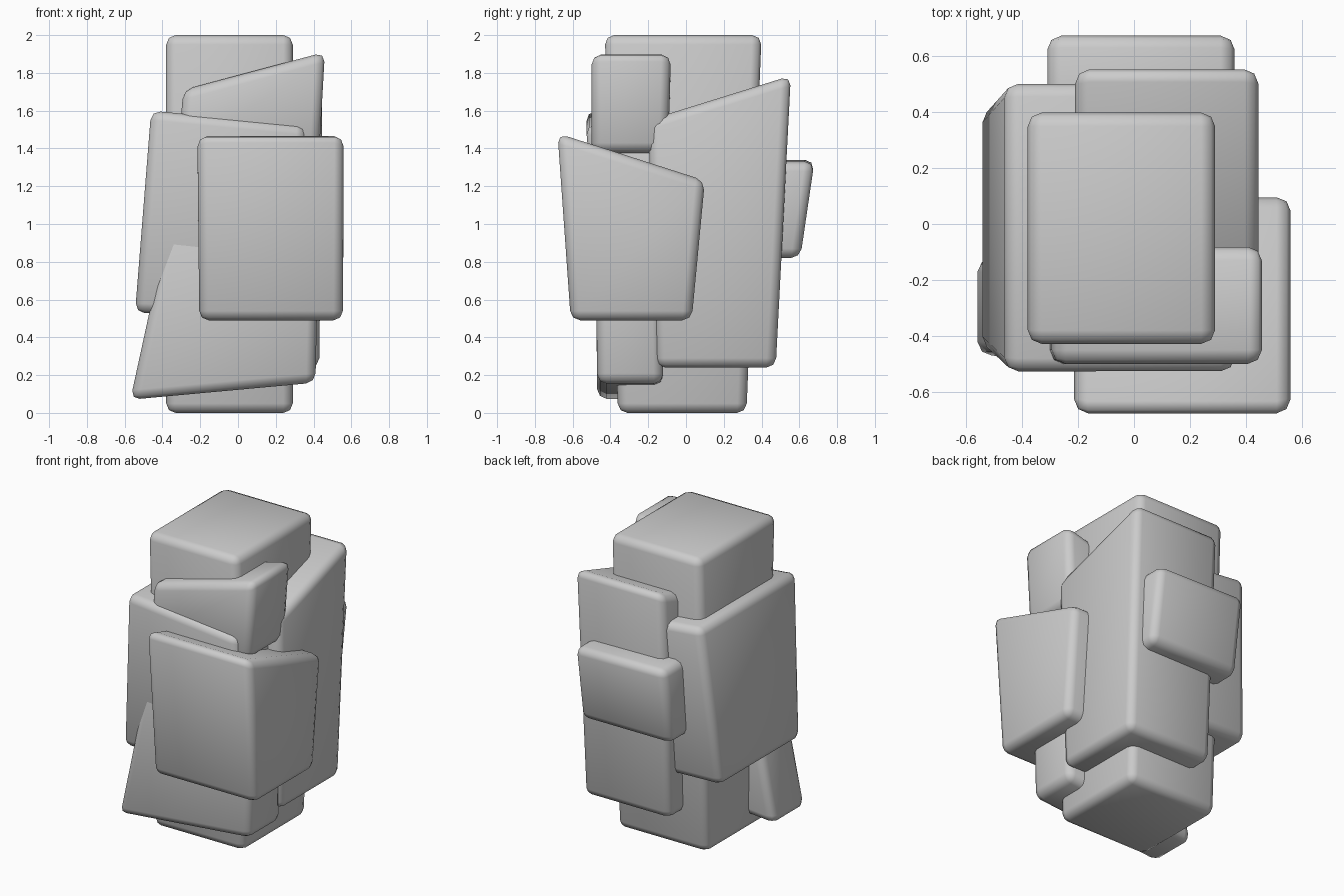
import bpy
import bmesh

if "Cube" in bpy.data.objects:
    bpy.data.objects.remove(bpy.data.objects["Cube"])


def block(name, bottom, top, z_bottom, z_top, slope="x", bevel=0.05):
    """Tapered rock slab. Rectangles are (x0, x1, y0, y1); z pairs run along the slope axis."""
    bm = bmesh.new()
    rings = []
    for (x0, x1, y0, y1), z in ((bottom, z_bottom), (top, z_top)):
        ring = []
        for i, j in ((0, 0), (1, 0), (1, 1), (0, 1)):
            k = i if slope == "x" else j
            ring.append(bm.verts.new(((x0, x1)[i], (y0, y1)[j], z[k])))
        rings.append(ring)
    lo, hi = rings
    bm.faces.new(lo[::-1])
    bm.faces.new(hi)
    for i in range(4):
        n = (i + 1) % 4
        bm.faces.new((lo[i], lo[n], hi[n], hi[i]))
    # Worn, rounded edges
    bmesh.ops.bevel(bm, geom=bm.edges[:], offset=bevel, segments=2,
                    profile=0.5, affect='EDGES', clamp_overlap=True)
    bmesh.ops.recalc_face_normals(bm, faces=bm.faces[:])
    for f in bm.faces:
        f.smooth = True
    mesh = bpy.data.meshes.new(name)
    bm.to_mesh(mesh)
    bm.free()
    obj = bpy.data.objects.new(name, mesh)
    bpy.context.collection.objects.link(obj)
    return obj


# Central column, full height
block("core_column", (-0.38, 0.29, -0.36, 0.32), (-0.38, 0.29, -0.43, 0.40),
      (0, 0), (2, 2))

# Large slab on the front right
block("front_right_slab", (-0.205, 0.555, -0.61, 0.03), (-0.215, 0.56, -0.68, 0.10),
      (0.49, 0.49), (1.48, 1.23), slope="y")

# Tall slab wrapping the left side
block("left_slab", (-0.545, 0.36, -0.45, 0.41), (-0.46, 0.36, -0.53, 0.505),
      (0.53, 0.50), (1.60, 1.52))

# Tall slab on the back right
block("back_right_slab", (-0.21, 0.43, -0.16, 0.475), (-0.21, 0.445, -0.20, 0.555),
      (0.24, 0.24), (1.55, 1.785), slope="y")

# Upper shoulder block with a rising top
block("upper_shoulder", (-0.32, 0.43, -0.50, -0.095), (-0.29, 0.46, -0.50, -0.08),
      (1.34, 1.38), (1.71, 1.91))

# Lower foot slab on the front left
block("lower_front_slab", (-0.57, 0.41, -0.47, -0.12), (-0.35, 0.43, -0.48, -0.14),
      (0.07, 0.16), (1.08, 1.08))

# Small block on the back
block("back_block", (-0.31, 0.36, 0.25, 0.605), (-0.31, 0.36, 0.25, 0.68),
      (0.82, 0.82), (1.34, 1.33))
